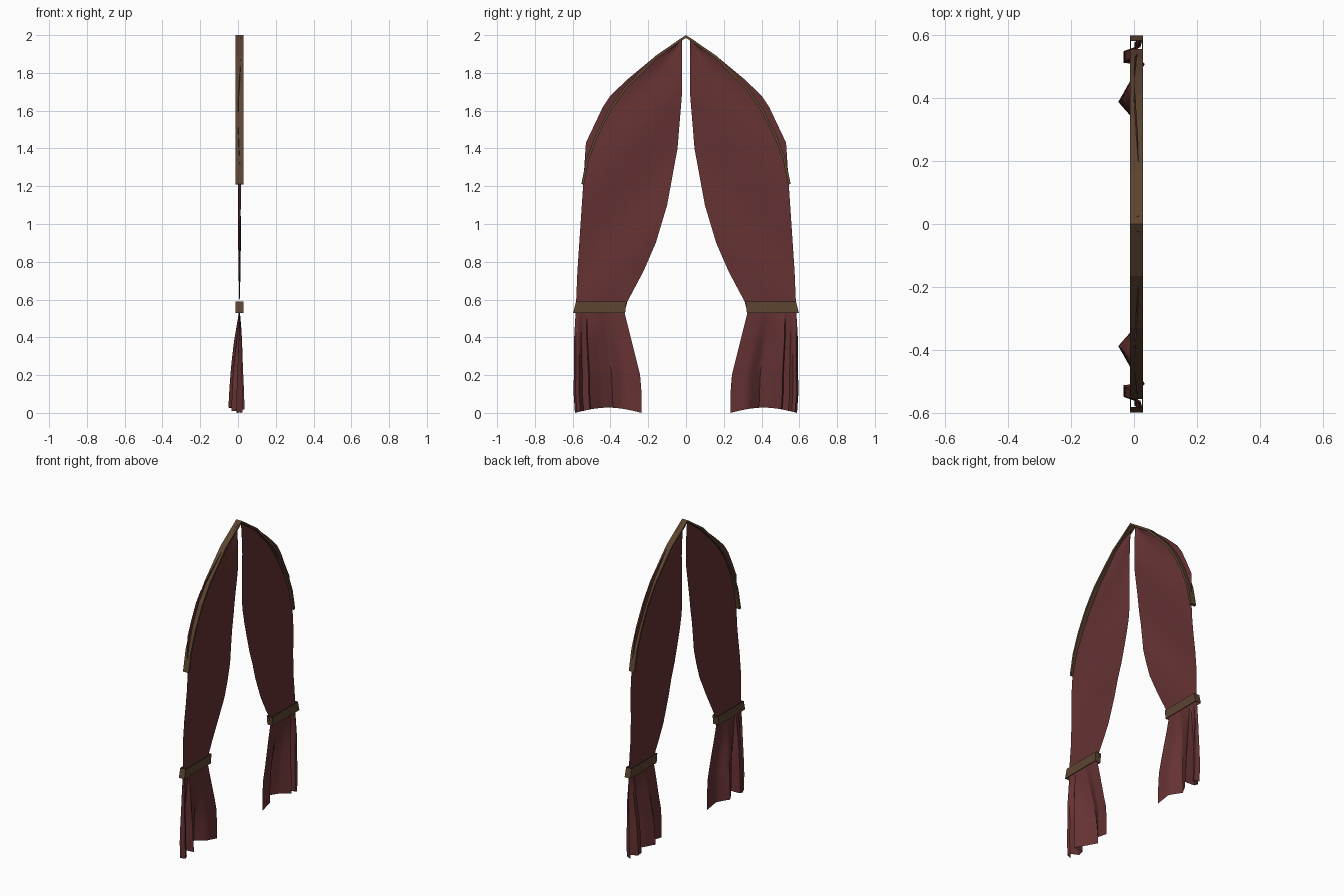
import bpy
import bmesh
import math

cube = bpy.data.objects.get("Cube")
if cube:
    bpy.data.objects.remove(cube, do_unlink=True)


def material(name, color):
    m = bpy.data.materials.new(name)
    m.use_nodes = True
    m.diffuse_color = (*color, 1)
    m.node_tree.nodes["Principled BSDF"].inputs["Base Color"].default_value = (*color, 1)
    return m


RED = material("dark red cloth", (0.13, 0.032, 0.033))
BROWN = material("brown trim", (0.107, 0.058, 0.03))


def build(name, verts, faces, mat, flip=False, smooth=False):
    mesh = bpy.data.meshes.new(name)
    mesh.from_pydata(verts, [], faces)
    mesh.materials.append(mat)
    bm = bmesh.new()
    bm.from_mesh(mesh)
    if flip:
        bmesh.ops.reverse_faces(bm, faces=bm.faces[:])
    if not smooth:
        bmesh.ops.recalc_face_normals(bm, faces=bm.faces[:])
    bm.to_mesh(mesh)
    bm.free()
    obj = bpy.data.objects.new(name, mesh)
    bpy.context.collection.objects.link(obj)
    if smooth:
        bpy.ops.object.select_all(action="DESELECT")
        obj.select_set(True)
        bpy.context.view_layer.objects.active = obj
        bpy.ops.object.shade_smooth_by_angle(angle=math.radians(50))
    return obj


def lerp_table(table, t):
    """Piecewise linear lookup in a rising list of (key, value)."""
    for (a, va), (b, vb) in zip(table, table[1:]):
        if t <= b:
            return va + (vb - va) * max(0, (t - a) / (b - a))
    return table[-1][1]


# Outlines of one curtain: (height, distance from the centre)
INNER = [(0, .235), (.1, .235), (.2, .243), (.37, .285), (.53, .325), (.59, .31), (.75, .225),
         (.9, .16), (1.1, .1), (1.4, .045), (1.68, .022), (1.985, .02)]
OUTER = [(0, .588), (.1, .595), (.4, .592), (.56, .583), (.75, .575), (1.2, .545), (1.43, .53),
         (1.62, .44), (1.68, .4), (1.77, .305), (1.89, .16), (1.985, .024)]
# Folds of the gathered skirt: (position across, sideways offset)
FOLDS = [(0, .012), (.25, .006), (.43, -.05), (.6, -.015), (.765, .034), (.78, -.034),
         (.87, -.034), (.92, .02), (.97, .025), (1, -.008)]

levels = sorted({z for z, _ in INNER + OUTER} | {.05, .15, .27, .45, .65, 1.0, 1.3, 1.52, 1.94})
across = sorted({u for u, _ in FOLDS} | {i / 16 for i in range(17)})


def curtain(name, side):
    verts = []
    for z in levels:
        a, b = lerp_table(INNER, z), lerp_table(OUTER, z)
        gather = max(0, 1 - (z / .55) ** 1.6)
        lift = max(0, 1 - z / .3)
        for u in across:
            wave = .008 + .008 * math.sin(5 * u + 8 * z) * min(1, abs(z - .56) * 4)
            x = wave * (1 - gather) + lerp_table(FOLDS, u) * gather
            verts.append((x, side * (a + (b - a) * u), z + lift * .028 * math.sin(math.pi * u)))
    n = len(across)
    faces = [(r * n + c, r * n + c + 1, (r + 1) * n + c + 1, (r + 1) * n + c)
             for r in range(len(levels) - 1) for c in range(n - 1)]
    build(name, verts, faces, RED, flip=side < 0, smooth=True)


def tie_band(name, side):
    # Open loop of cloth wrapped round the gathered waist
    lo, hi = -.012, .028
    ring = [(lo, 0), (hi, 0), (hi, 1), (lo, 1)]
    verts = []
    for z, a, b in ((.53, .322, .597), (.59, .315, .582)):
        verts += [(x, side * (a + (b - a) * t), z) for x, t in ring]
    faces = [(i, (i + 1) % 4, (i + 1) % 4 + 4, i + 4) for i in range(4)]
    band = build(name, verts, faces, BROWN)
    mod = band.modifiers.new("thickness", "SOLIDIFY")
    mod.thickness = .004


for label, side in (("front", -1), ("back", 1)):
    curtain(label + "_curtain", side)
    tie_band(label + "_tie_band", side)

# Flat arched rail, swept along a pointed arch
half = [(.547, 1.21), (.52, 1.345), (.472, 1.47), (.405, 1.6), (.325, 1.715), (.16, 1.883)]
path = [(-y, z) for y, z in half] + [(0, 1.993)] + [(y, z) for y, z in reversed(half)]
verts = []
for i, (y, z) in enumerate(path):
    y0, z0 = path[max(0, i - 1)]
    y1, z1 = path[min(len(path) - 1, i + 1)]
    d = math.hypot(y1 - y0, z1 - z0)
    ny, nz = -(z1 - z0) / d * .007, (y1 - y0) / d * .007
    verts += [(-.012, y - ny, z - nz), (.028, y - ny, z - nz),
              (.028, y + ny, z + nz), (-.012, y + ny, z + nz)]
faces = [(4 * r + i, 4 * r + (i + 1) % 4, 4 * r + 4 + (i + 1) % 4, 4 * r + 4 + i)
         for r in range(len(path) - 1) for i in range(4)]
last = len(verts) - 4
faces += [(0, 1, 2, 3), (last, last + 1, last + 2, last + 3)]
build("arched_rail", verts, faces, BROWN)
